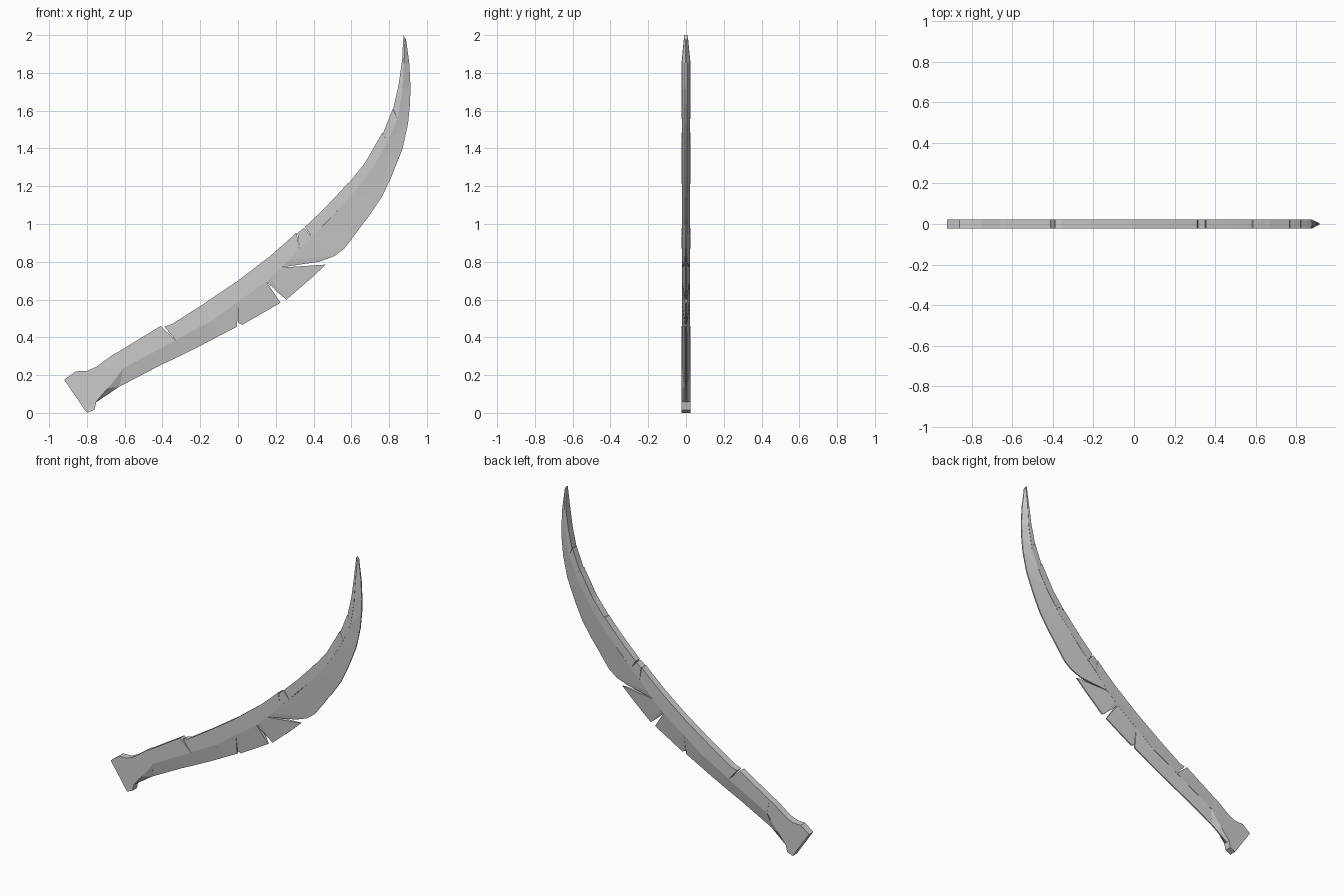
import bpy, bmesh

T = 0.023      # half thickness of the spine
R = 0.0215     # half thickness of the bevel where it meets the spine
E = 0.004      # half thickness of the cutting edge


def taper(z):
    return min(1.0, 0.4 + (2.0 - z) * 5)


def loft(name, rows, ta, tb, inner=True):
    """Flat strip between two polylines; each row is (ax, az, bx, bz)."""
    n = len(rows)
    ta = ta if isinstance(ta, list) else [ta] * n
    tb = tb if isinstance(tb, list) else [tb] * n
    bm = bmesh.new()
    rings = []
    for (ax, az, bx, bz), a, b in zip(rows, ta, tb):
        a, b = a * taper(az), b * taper(bz)
        rings.append([bm.verts.new(p) for p in
                      ((ax, -a, az), (bx, -b, bz), (bx, b, bz), (ax, a, az))])
    for p, q in zip(rings, rings[1:]):
        for i in range(4 if inner else 3):
            j = (i + 1) % 4
            bm.faces.new((p[i], p[j], q[j], q[i]))
    bm.faces.new(rings[0])
    bm.faces.new(rings[-1][::-1])
    bmesh.ops.remove_doubles(bm, verts=bm.verts, dist=0.0005)
    bmesh.ops.recalc_face_normals(bm, faces=bm.faces)
    me = bpy.data.meshes.new(name)
    bm.to_mesh(me)
    bm.free()
    ob = bpy.data.objects.new(name, me)
    bpy.context.collection.objects.link(ob)
    return ob


# Flared butt and neck
loft("butt_block", [(-.92, .175, -.80, 0), (-.86, .22, -.76, .016)], T, T)
loft("neck", [(-.86, .22, -.76, .016), (-.80, .222, -.75, .06), (-.75, .244, -.69, .13),
              (-.66, .31, -.64, .19), (-.63, .325, -.61, .235)], T, [T, T, T, T, R])
# Sloped step from the neck down to the bevel
loft("neck_step", [(-.61, .235, -.61, .233), (-.64, .19, -.618, .185),
                   (-.69, .13, -.63, .138), (-.75, .06, -.748, .058)],
     T, [R, .013, E, E], inner=False)

# Thick spine, cracked into segments of slightly different thickness
spine = [
    [(-.63, .325, -.61, .235), (-.52, .393, -.46, .315), (-.41, .46, -.33, .385)],
    [(-.39, .457, -.33, .385), (-.35, .47, -.27, .42), (-.20, .565, -.135, .49),
     (0, .70, 0, .59), (.17, .83, .15, .695), (.25, .90, .24, .775), (.31, .955, .325, .87)],
    [(.315, .952, .325, .87), (.35, .98, .39, .93)],
    [(.355, .985, .39, .93), (.45, 1.075, .53, 1.075), (.54, 1.17, .62, 1.175),
     (.58, 1.215, .66, 1.225)],
    [(.585, 1.215, .66, 1.225), (.67, 1.32, .73, 1.325), (.765, 1.485, .79, 1.43)],
    [(.768, 1.48, .79, 1.43), (.82, 1.61, .845, 1.555)],
    [(.822, 1.61, .845, 1.555), (.85, 1.735, .87, 1.71), (.868, 1.86, .879, 1.85),
     (.876, 2.0, .884, 1.985)],
]
for i, rows in enumerate(spine):
    loft(f"spine_segment_{i + 1}", rows, T - .001 * (i % 2), T - .001 * (i % 2))

# Bevelled cutting edge, broken by notches
bevels = [
    [(-.61, .235, -.63, .138), (-.46, .315, -.415, .25), (-.33, .385, -.30, .305),
     (-.27, .42, -.20, .355), (-.135, .49, -.10, .407), (0, .59, -.005, .457)],
    [(0, .59, 0, .477), (.03, .612, .024, .467), (.15, .695, .225, .583)],
    [(.15, .695, .23, .62), (.17, .713, .257, .60), (.205, .745, .39, .715),
     (.235, .77, .465, .785)],
    [(.237, .772, .43, .80), (.27, .81, .51, .83), (.325, .87, .563, .87),
     (.39, .93, .62, .945), (.46, 1.0, .66, 1.0), (.53, 1.075, .685, 1.03),
     (.60, 1.155, .76, 1.14), (.66, 1.225, .81, 1.245), (.73, 1.325, .87, 1.395),
     (.79, 1.43, .90, 1.53), (.845, 1.555, .911, 1.64), (.87, 1.71, .913, 1.73),
     (.879, 1.85, .907, 1.85), (.884, 1.985, .89, 1.975)],
]
for i, rows in enumerate(bevels):
    loft(f"blade_bevel_{i + 1}", rows, R, E, inner=False)
